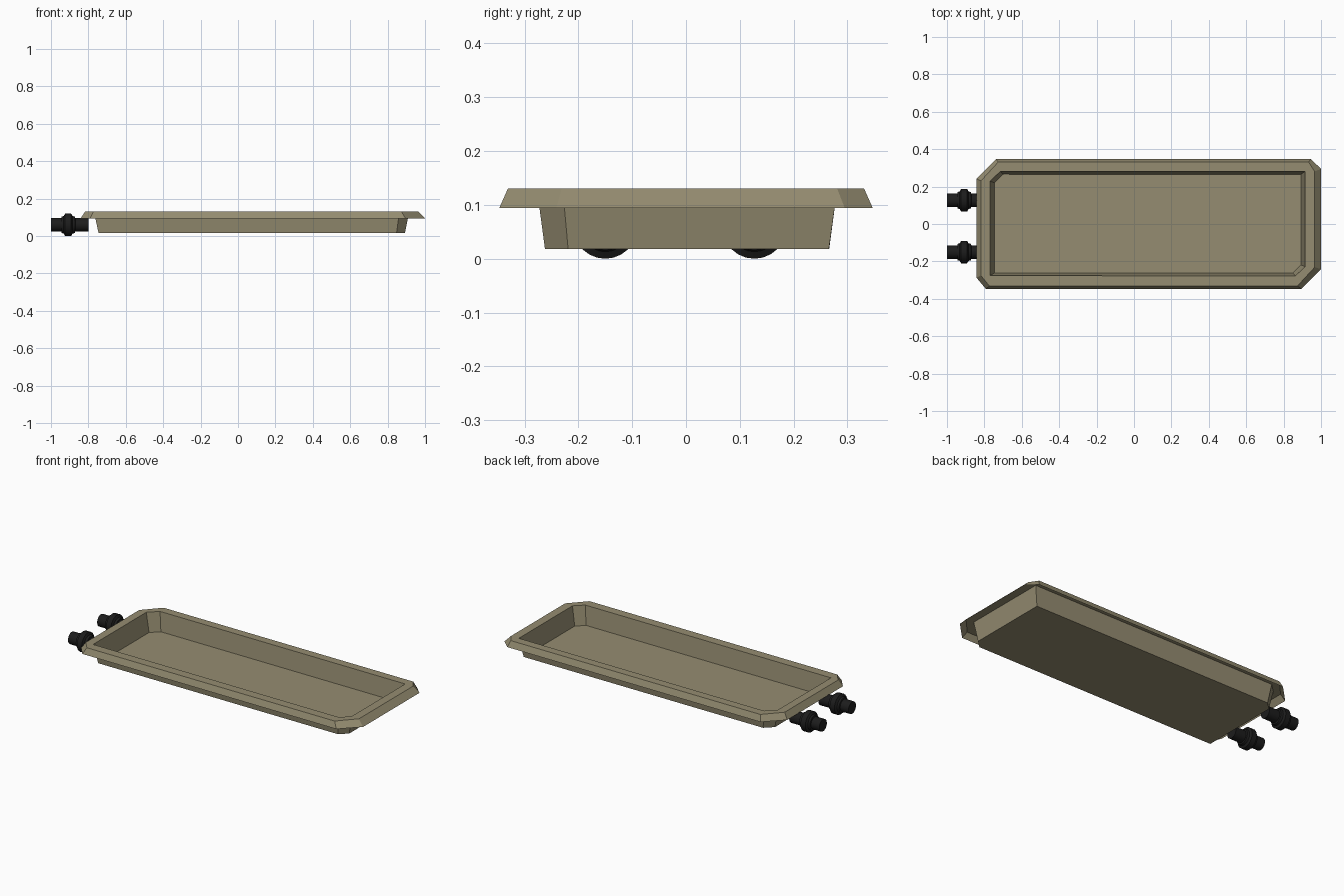
import bpy, bmesh, math
from mathutils import Matrix

if "Cube" in bpy.data.objects:
    bpy.data.objects.remove(bpy.data.objects["Cube"])


def material(name, rgb):
    m = bpy.data.materials.new(name)
    m.diffuse_color = (*rgb, 1.0)
    m.use_nodes = True
    m.node_tree.nodes["Principled BSDF"].inputs["Base Color"].default_value = m.diffuse_color
    return m


TAN = material("khaki_tan", (0.30, 0.265, 0.165))
BLACK = material("rubber_black", (0.012, 0.012, 0.012))


def add_object(name, bm, mat):
    me = bpy.data.meshes.new(name)
    bm.to_mesh(me)
    bm.free()
    me.materials.append(mat)
    ob = bpy.data.objects.new(name, me)
    bpy.context.collection.objects.link(ob)
    return ob


def outline(x0, x1, y0, y1, z, bl, br, tr, tl):
    """Rectangle with a (dx, dy) cut at each corner, counter-clockwise."""
    return [(x0, y0 + bl[1], z), (x0 + bl[0], y0, z),
            (x1 - br[0], y0, z), (x1, y0 + br[1], z),
            (x1, y1 - tr[1], z), (x1 - tr[0], y1, z),
            (x0 + tl[0], y1, z), (x0, y1 - tl[1], z)]


# Tray: one folded sheet, from the outer lip over the rim to the floor
N = (0.0005, 0.0005)  # practically square corner
rings = [
    outline(-0.842, 1.0, -0.347, 0.347, 0.094, (.05, .06), (.104, .106), (.055, .052), (.104, .106)),
    outline(-0.818, 0.966, -0.331, 0.331, 0.130, (.045, .055), (.092, .10), (.033, .05), (.092, .10)),
    outline(-0.770, 0.915, -0.277, 0.281, 0.130, N, (.052, .048), N, (.055, .052)),
    outline(-0.746, 0.893, -0.262, 0.266, 0.0177, N, (.045, .043), N, (.047, .045)),
]
bm = bmesh.new()
loops = [[bm.verts.new(p) for p in r] for r in rings]
for a, b in zip(loops, loops[1:]):
    for i in range(8):
        j = (i + 1) % 8
        bm.faces.new((a[i], a[j], b[j], b[i]))
bm.faces.new(loops[-1])
bmesh.ops.remove_doubles(bm, verts=bm.verts, dist=0.002)
bmesh.ops.recalc_face_normals(bm, faces=bm.faces)
floor = min(bm.faces, key=lambda f: f.calc_center_median().z)
if floor.normal.z < 0:
    bmesh.ops.reverse_faces(bm, faces=bm.faces)
add_object("tray", bm, TAN)

# Hose connectors: turned profile of (x, radius), flange in the middle
PROFILE = [(-1.0, .036), (-.945, .036), (-.943, .044), (-.932, .047), (-.924, .06),
           (-.892, .06), (-.885, .047), (-.872, .044), (-.870, .036), (-.80, .036)]
SIDES = 24
for name, y in (("back_connector", 0.127), ("front_connector", -0.150)):
    bm = bmesh.new()
    loops = []
    for x, r in PROFILE:
        loops.append([bm.verts.new((x, y + r * math.cos(t), 0.06 + r * math.sin(t)))
                      for t in (2 * math.pi * k / SIDES for k in range(SIDES))])
    for a, b in zip(loops, loops[1:]):
        for i in range(SIDES):
            j = (i + 1) % SIDES
            bm.faces.new((a[i], a[j], b[j], b[i]))
    bm.faces.new(loops[0])
    bm.faces.new(loops[-1])
    bmesh.ops.recalc_face_normals(bm, faces=bm.faces)
    ob = add_object(name, bm, BLACK)
    bpy.ops.object.select_all(action='DESELECT')
    ob.select_set(True)
    bpy.context.view_layer.objects.active = ob
    bpy.ops.object.shade_smooth_by_angle(angle=math.radians(30))
